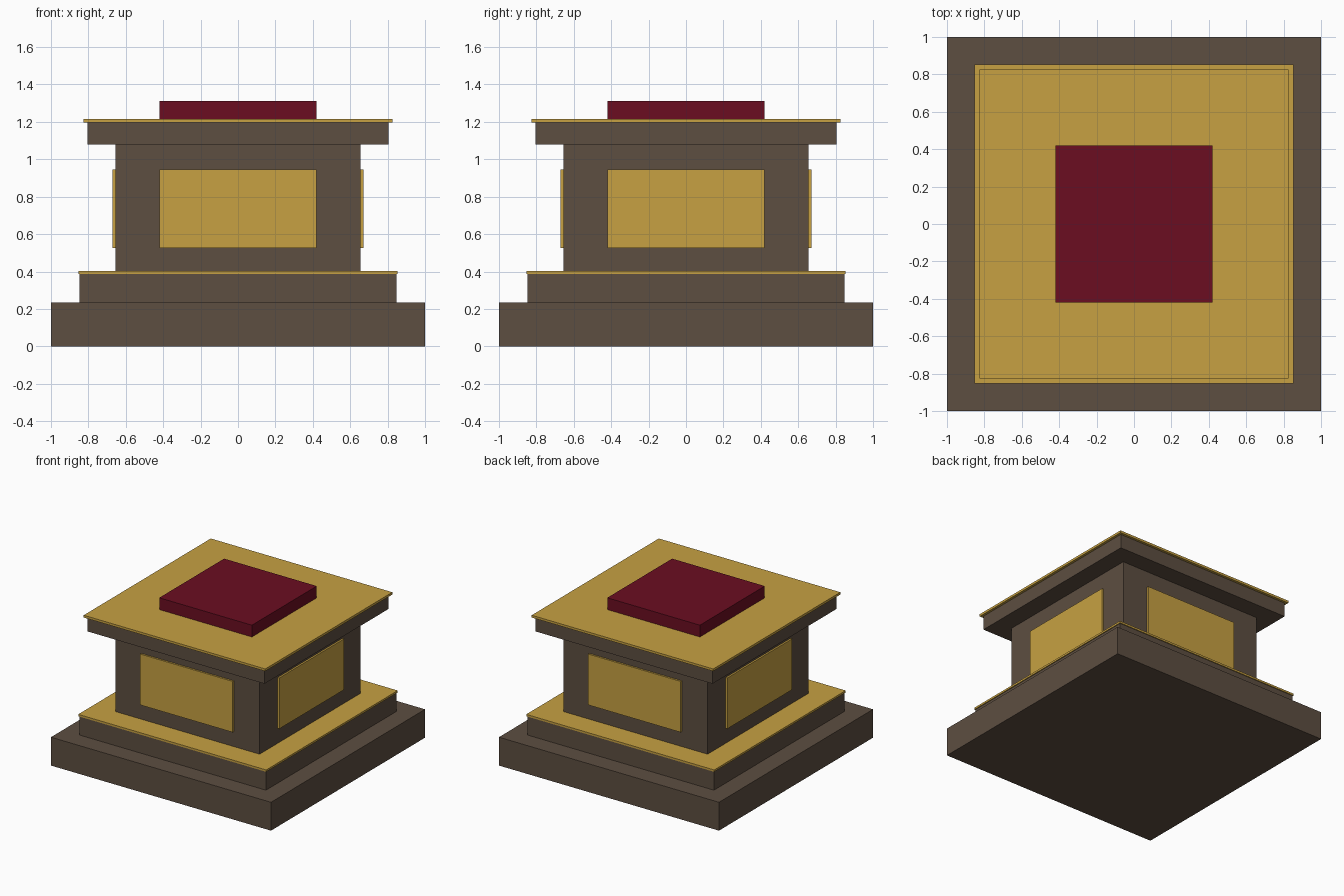
import bpy
import math

if "Cube" in bpy.data.objects:
    bpy.data.objects.remove(bpy.data.objects["Cube"])


def material(name, rgb):
    lin = [((c / 255 + 0.055) / 1.055) ** 2.4 if c > 10 else c / 255 / 12.92 for c in rgb]
    m = bpy.data.materials.new(name)
    m.diffuse_color = (*lin, 1)
    m.use_nodes = True
    m.node_tree.nodes["Principled BSDF"].inputs["Base Color"].default_value = m.diffuse_color
    return m


stone = material("brown_stone", (93, 78, 65))
gold = material("gold", (199, 161, 66))
velvet = material("red_velvet", (107, 13, 33))


def box(name, size, loc, mat, turn=0):
    bpy.ops.mesh.primitive_cube_add(size=1, location=loc, rotation=(0, 0, turn))
    ob = bpy.context.object
    ob.name = name
    ob.scale = size
    bpy.ops.object.transform_apply(location=False, rotation=False, scale=True)
    ob.data.materials.append(mat)


# Stacked square tiers: name, half width, bottom, top, colour
tiers = [
    ("base_plinth", 1.0, 0.0, 0.233, stone),
    ("base_step", 0.847, 0.233, 0.388, stone),
    ("lower_trim", 0.854, 0.388, 0.404, gold),
    ("pedestal_body", 0.655, 0.404, 1.08, stone),
    ("top_cap", 0.805, 1.08, 1.196, stone),
    ("upper_trim", 0.825, 1.196, 1.215, gold),
    ("cushion", 0.421, 1.215, 1.312, velvet),
]
for name, h, z0, z1, mat in tiers:
    box(name, (2 * h, 2 * h, z1 - z0), (0, 0, (z0 + z1) / 2), mat)

# One raised gold panel on each side of the body
for i, side in enumerate(("front", "right", "back", "left")):
    a = i * math.pi / 2
    box(side + "_panel", (0.842, 0.03, 0.418),
        (0.655 * math.sin(a), -0.655 * math.cos(a), 0.736), gold, a)
